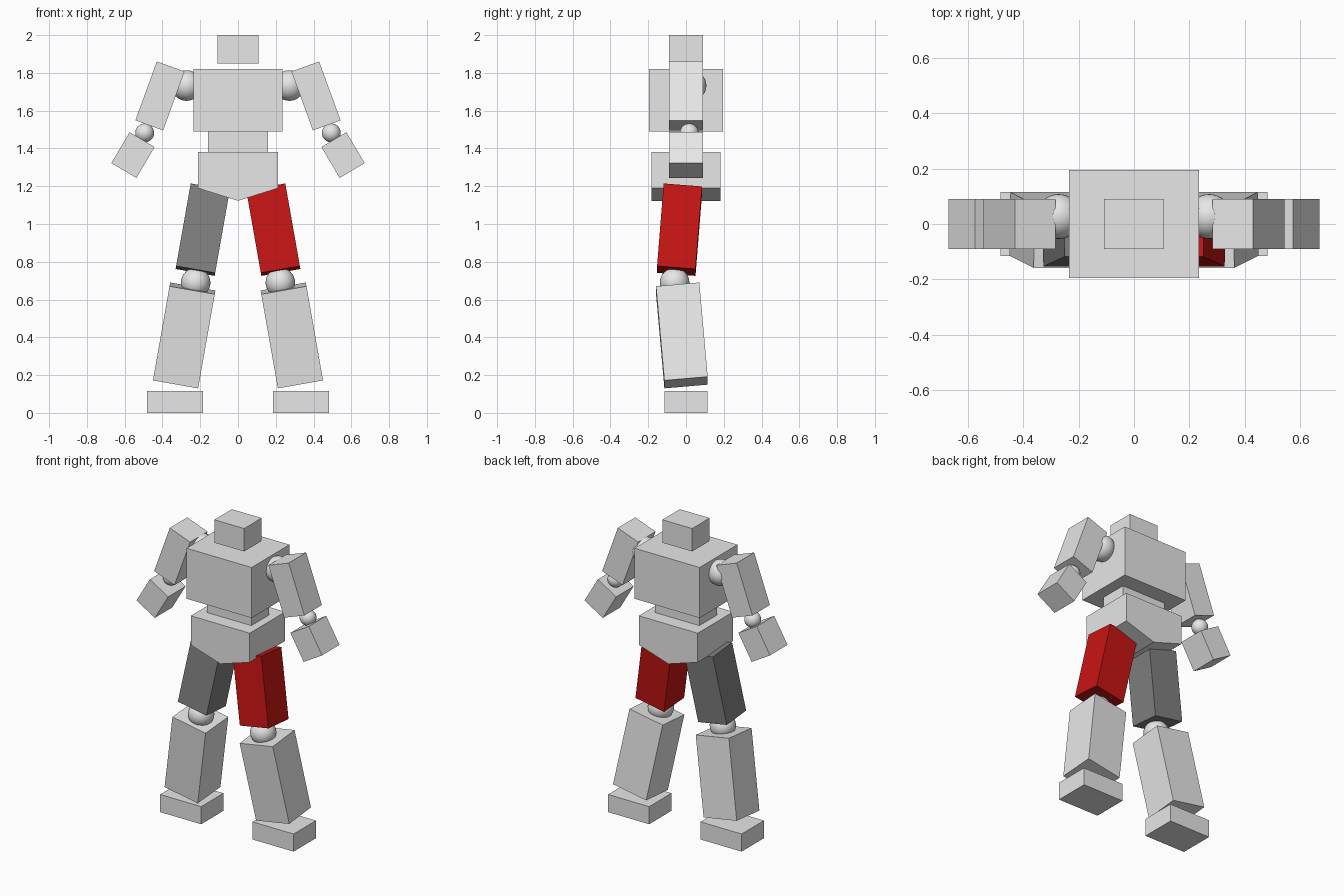
import bpy
import bmesh
from math import radians

if "Cube" in bpy.data.objects:
    bpy.data.objects.remove(bpy.data.objects["Cube"])


def material(name, rgb):
    m = bpy.data.materials.new(name)
    m.diffuse_color = (*rgb, 1)
    m.use_nodes = True
    m.node_tree.nodes["Principled BSDF"].inputs["Base Color"].default_value = m.diffuse_color
    return m


GREY = material("light_grey", (0.8, 0.8, 0.8))
DARK = material("dark_grey", (0.22, 0.22, 0.22))
RED = material("red", (0.57, 0.007, 0.007))


def box(name, centre, size, mat=GREY, tilt=(0, 0)):
    bpy.ops.mesh.primitive_cube_add(size=1, location=centre)
    ob = bpy.context.object
    ob.name = name
    ob.scale = size
    ob.rotation_euler = (radians(tilt[0]), radians(tilt[1]), 0)
    ob.data.materials.append(mat)
    return ob


def ball(name, centre, radius):
    bpy.ops.mesh.primitive_uv_sphere_add(segments=32, ring_count=16, radius=radius, location=centre)
    ob = bpy.context.object
    ob.name = name
    ob.data.materials.append(GREY)
    bpy.ops.object.shade_smooth()


# Head and torso
box("head", (0, 0, 1.925), (0.215, 0.18, 0.15))
box("chest", (0, 0, 1.655), (0.47, 0.39, 0.33))
box("waist", (0, 0, 1.435), (0.32, 0.18, 0.13))

# Pelvis: pentagon profile with a shallow V underneath
profile = [(-0.213, 1.38), (-0.213, 1.19), (0, 1.123), (0.213, 1.19), (0.213, 1.38)]
bm = bmesh.new()
front = bm.faces.new([bm.verts.new((x, -0.183, z)) for x, z in profile])
back = bmesh.ops.extrude_face_region(bm, geom=[front])["geom"]
bmesh.ops.translate(bm, vec=(0, 0.366, 0), verts=[v for v in back if isinstance(v, bmesh.types.BMVert)])
bmesh.ops.recalc_face_normals(bm, faces=bm.faces)
mesh = bpy.data.meshes.new("pelvis")
bm.to_mesh(mesh)
bm.free()
mesh.materials.append(GREY)
bpy.context.collection.objects.link(bpy.data.objects.new("pelvis", mesh))

# Arms and legs on both sides
for side, s, thigh_mat in (("left", 1, RED), ("right", -1, DARK)):
    ball(side + "_shoulder", (s * 0.272, 0.027, 1.733), 0.081)
    box(side + "_upper_arm", (s * 0.413, 0, 1.678), (0.156, 0.18, 0.332), tilt=(0, -20 * s))
    ball(side + "_elbow", (s * 0.494, 0.017, 1.482), 0.05)
    box(side + "_forearm", (s * 0.556, 0, 1.365), (0.154, 0.18, 0.19), tilt=(0, -30.5 * s))
    box(side + "_thigh", (s * 0.187, -0.034, 0.97), (0.21, 0.204, 0.445), thigh_mat, (-4.5, -10 * s))
    ball(side + "_knee", (s * 0.224, -0.06, 0.69), 0.078)
    box(side + "_shin", (s * 0.285, -0.022, 0.41), (0.243, 0.23, 0.508), tilt=(5, -10 * s))
    box(side + "_foot", (s * 0.334, 0, 0.0575), (0.297, 0.23, 0.115))
